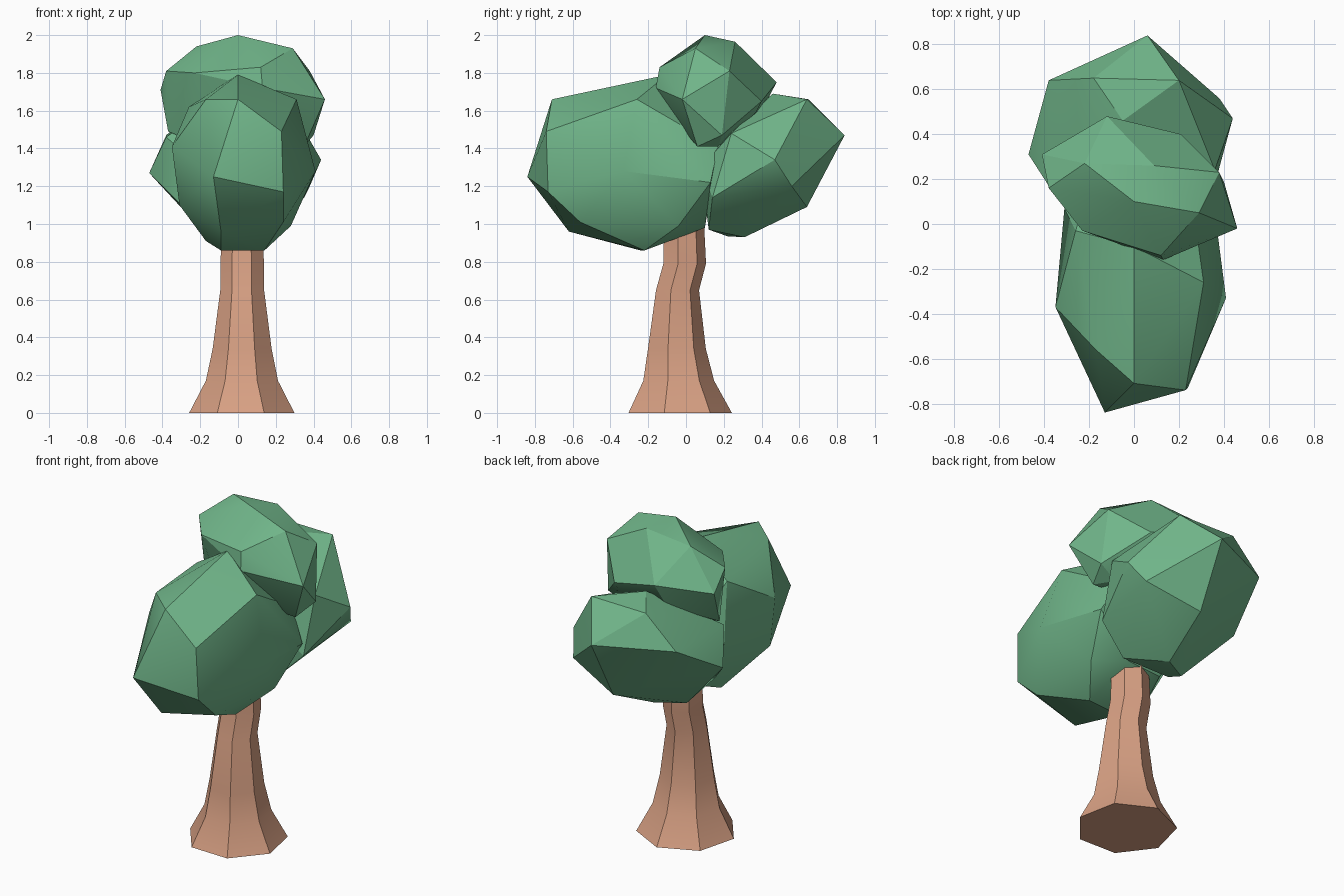
import bpy, bmesh, math

cube = bpy.data.objects.get("Cube")
if cube:
    bpy.data.objects.remove(cube, do_unlink=True)


def make_material(name, rgb):
    mat = bpy.data.materials.new(name)
    mat.use_nodes = True
    mat.diffuse_color = (*rgb, 1)
    bsdf = mat.node_tree.nodes["Principled BSDF"]
    bsdf.inputs["Base Color"].default_value = (*rgb, 1)
    bsdf.inputs["Roughness"].default_value = 0.9
    return mat


def finish(name, bm, mat, angle):
    bmesh.ops.recalc_face_normals(bm, faces=bm.faces[:])
    mesh = bpy.data.meshes.new(name)
    bm.to_mesh(mesh)
    bm.free()
    mesh.materials.append(mat)
    obj = bpy.data.objects.new(name, mesh)
    bpy.context.collection.objects.link(obj)
    bpy.ops.object.select_all(action='DESELECT')
    obj.select_set(True)
    bpy.context.view_layer.objects.active = obj
    bpy.ops.object.shade_smooth_by_angle(angle=math.radians(angle))


def foliage(name, corners, mat):
    """Faceted clump: the convex hull of a few corner points."""
    bm = bmesh.new()
    for co in corners:
        bm.verts.new(co)
    bmesh.ops.convex_hull(bm, input=bm.verts[:])
    loose = [v for v in bm.verts if not v.link_faces]
    bmesh.ops.delete(bm, geom=loose, context='VERTS')
    finish(name, bm, mat, 25)


def trunk(name, rings, sides, start, mat):
    """Loft of regular polygons given as (x, y, z, radius)."""
    bm = bmesh.new()
    angles = [math.radians(start) + math.tau * i / sides for i in range(sides)]
    loops = [[bm.verts.new((x + r * math.cos(a), y + r * math.sin(a), z))
              for a in angles] for x, y, z, r in rings]
    for low, high in zip(loops, loops[1:]):
        for i in range(sides):
            j = (i + 1) % sides
            bm.faces.new((low[i], low[j], high[j], high[i]))
    bm.faces.new(loops[0][::-1])
    bm.faces.new(loops[-1])
    finish(name, bm, mat, 30)


leaf_green = make_material("leaf green", (0.163, 0.465, 0.253))
bark_brown = make_material("bark brown", (0.69, 0.355, 0.23))

# Seven-sided trunk with a flared foot and a slight bend
trunk("trunk", [
    (0.022, -0.043, 0.00, 0.286),
    (0.022, -0.047, 0.17, 0.196),
    (0.023, -0.055, 0.34, 0.160),
    (0.023, -0.050, 0.65, 0.119),
    (0.023, -0.012, 0.79, 0.118),
    (0.023, -0.015, 1.02, 0.110),
], 7, -66, bark_brown)

# Large front clump
foliage("front_foliage", [
    (-0.13, -0.84, 1.25), (0.00, -0.71, 1.66), (0.23, -0.74, 1.49),
    (0.24, -0.73, 1.17), (0.24, -0.56, 1.01), (-0.09, -0.62, 0.96),
    (0.14, -0.22, 0.86), (-0.09, -0.24, 0.86), (-0.17, -0.10, 0.91),
    (0.31, -0.26, 1.66), (-0.17, -0.56, 1.66), (-0.26, -0.03, 1.62),
    (0.00, -0.10, 1.79), (-0.35, -0.37, 1.41), (-0.31, -0.38, 1.10),
    (0.41, -0.33, 1.28), (0.28, -0.04, 0.99), (0.35, 0.13, 1.22),
    (0.25, 0.17, 1.41), (-0.20, 0.16, 1.42), (-0.31, 0.07, 1.28),
    (0.12, 0.10, 0.98), (-0.12, 0.08, 0.98),
], leaf_green)

# Lower rear clump
foliage("back_foliage", [
    (0.06, 0.84, 1.47), (-0.18, 0.65, 1.66), (0.20, 0.64, 1.66),
    (-0.05, 0.46, 1.69), (-0.38, 0.64, 1.47), (0.44, 0.47, 1.34),
    (0.38, 0.56, 1.20), (0.36, 0.24, 1.48), (0.35, 0.14, 1.14),
    (0.05, 0.64, 1.09), (0.00, 0.31, 0.93), (-0.16, 0.22, 0.935),
    (0.18, 0.12, 0.97), (-0.15, 0.12, 0.97), (-0.47, 0.31, 1.27),
    (-0.38, 0.17, 1.46), (-0.30, 0.14, 1.10),
    (0.20, 0.08, 1.30), (-0.20, 0.08, 1.30),
], leaf_green)

# Small upper clump
foliage("top_foliage", [
    (0.00, 0.10, 2.00), (-0.22, 0.27, 1.94), (0.09, 0.26, 1.965),
    (0.29, 0.05, 1.93), (0.46, -0.02, 1.66), (0.38, 0.23, 1.81),
    (0.12, -0.14, 1.83), (-0.23, -0.03, 1.80), (-0.38, 0.16, 1.81),
    (-0.41, 0.31, 1.71), (-0.12, 0.48, 1.75), (0.21, 0.40, 1.65),
    (0.13, -0.16, 1.72), (0.10, -0.11, 1.61), (-0.37, 0.20, 1.49),
    (0.40, 0.19, 1.47), (0.35, 0.06, 1.41), (0.28, 0.17, 1.41),
    (-0.20, 0.10, 1.42), (0.20, 0.37, 1.59), (-0.15, 0.40, 1.60),
], leaf_green)
